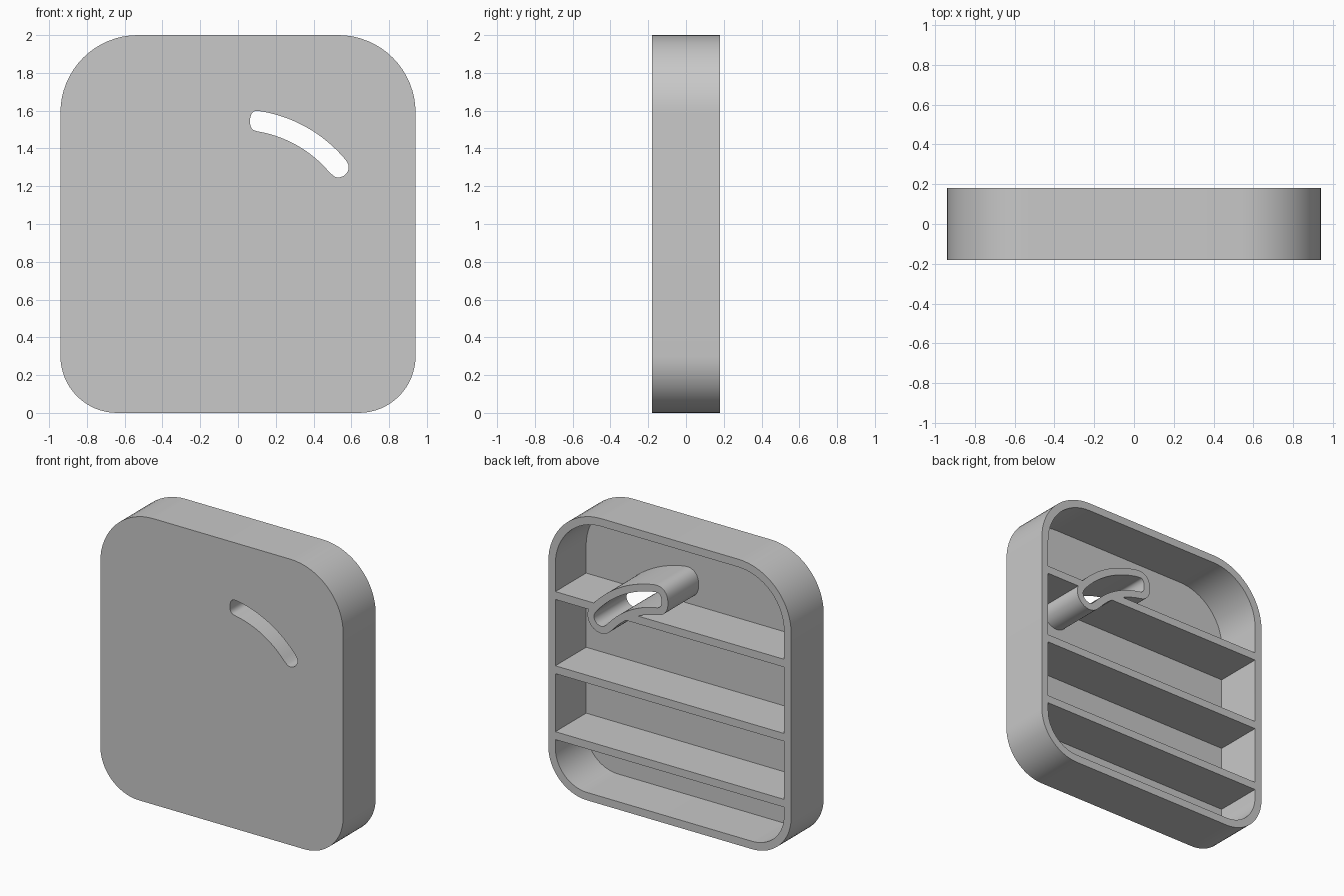
import bpy, bmesh
from math import sin, cos, pi, radians
from mathutils import Vector

cube = bpy.data.objects.get("Cube")
if cube:
    bpy.data.objects.remove(cube, do_unlink=True)

WIDTH, HEIGHT, BACK = 1.88, 2.0, 0.18
WALL, FLOOR = 0.055, -0.16

grey = bpy.data.materials.new("plain grey")
grey.use_nodes = True
grey.diffuse_color = (0.58, 0.58, 0.58, 1)
grey.node_tree.nodes["Principled BSDF"].inputs["Base Color"].default_value = grey.diffuse_color


def rounded_outline(inset):
    """Case outline in x, z with larger corners at the top."""
    w, pts = WIDTH / 2, []
    for k, (sx, top, r) in enumerate([(1, 1, 0.41), (-1, 1, 0.41), (-1, 0, 0.30), (1, 0, 0.30)]):
        cx, cz = sx * (w - r), HEIGHT - r if top else r
        for i in range(17):
            a = pi / 2 * (k + i / 16)
            pts.append(Vector((cx + (r - inset) * cos(a), cz + (r - inset) * sin(a))))
    return pts


def arc(radius, start, end, steps=12):
    """Arc about the slot centre, angles measured from vertical."""
    out = []
    for i in range(steps + 1):
        a = radians(start + (end - start) * i / steps)
        out.append(Vector((radius * sin(a), 0.866 + radius * cos(a))))
    return out


def soften(pts):
    out = []
    for p, q in zip(pts, pts[1:] + pts[:1]):
        out += [p.lerp(q, 0.25), p.lerp(q, 0.75)]
    return out


def offset(pts, d):
    """Move a clockwise outline outward."""
    out = []
    for i, p in enumerate(pts):
        t = (pts[(i + 1) % len(pts)] - pts[i - 1]).normalized()
        out.append(p + d * Vector((-t.y, t.x)))
    return out


def ring(bm, pts, y):
    verts = [bm.verts.new((p.x, y, p.y)) for p in pts]
    for a, b in zip(verts, verts[1:] + verts[:1]):
        bm.edges.new((a, b))
    return verts


def wall(bm, a, b):
    for i in range(len(a)):
        bm.faces.new((a[i - 1], a[i], b[i], b[i - 1]))


def cap(bm, *rings):
    edges = [bm.edges.get((r[i - 1], r[i])) for r in rings for i in range(len(r))]
    bmesh.ops.triangle_fill(bm, use_beauty=True, edges=edges)


def finish(bm, name):
    bmesh.ops.recalc_face_normals(bm, faces=bm.faces[:])
    mesh = bpy.data.meshes.new(name)
    bm.to_mesh(mesh)
    bm.free()
    mesh.materials.append(grey)
    obj = bpy.data.objects.new(name, mesh)
    bpy.context.collection.objects.link(obj)
    return obj


# Curved slot and the sleeve around it
right_end = [Vector(p) for p in [(0.588, 1.308), (0.583, 1.278), (0.56, 1.252), (0.52, 1.243)]]
left_end = [Vector(p) for p in [(0.078, 1.498), (0.064, 1.52), (0.064, 1.568), (0.078, 1.595)]]
slot = soften(soften(arc(0.741, 8, 50.8) + right_end + arc(0.633, 50, 9) + left_end))
sleeve = offset(slot, 0.05)
outer, inner = rounded_outline(0), rounded_outline(WALL)

# Open-backed case with the slot sleeve rising from its floor
bm = bmesh.new()
outer_front, outer_back = ring(bm, outer, -BACK), ring(bm, outer, BACK)
inner_back, inner_floor = ring(bm, inner, BACK), ring(bm, inner, FLOOR)
slot_front, slot_back = ring(bm, slot, -BACK), ring(bm, slot, BACK)
sleeve_floor, sleeve_back = ring(bm, sleeve, FLOOR), ring(bm, sleeve, BACK)
for a, b in [(outer_front, outer_back), (inner_back, inner_floor),
             (slot_front, slot_back), (sleeve_floor, sleeve_back)]:
    wall(bm, a, b)
for a, b in [(outer_front, slot_front), (outer_back, inner_back),
             (inner_floor, sleeve_floor), (sleeve_back, slot_back)]:
    cap(bm, a, b)
case = finish(bm, "case_with_slot_sleeve")

# Helper that clears the sleeve's space from the top shelf
bm = bmesh.new()
a, b = ring(bm, sleeve, -0.3), ring(bm, sleeve, 0.3)
wall(bm, a, b)
cap(bm, a)
cap(bm, b)
cutter = finish(bm, "sleeve_cutter")
cutter.hide_render = True
cutter.hide_set(True)
cutter.display_type = 'WIRE'

# Three shelves across the inside
half = WIDTH / 2 - WALL
for name, z in [("bottom_shelf", 0.387), ("middle_shelf", 0.848), ("top_shelf", 1.367)]:
    bm = bmesh.new()
    bmesh.ops.create_cube(bm, size=1)
    bmesh.ops.scale(bm, vec=(2 * half, BACK - FLOOR, WALL), verts=bm.verts)
    bmesh.ops.translate(bm, vec=(0, (BACK + FLOOR) / 2, z), verts=bm.verts)
    shelf = finish(bm, name)
    if name == "top_shelf":
        cut = shelf.modifiers.new("sleeve gap", 'BOOLEAN')
        cut.operation, cut.solver, cut.object = 'DIFFERENCE', 'EXACT', cutter

# Smooth the rounded walls, keep the rims crisp
bpy.ops.object.select_all(action='DESELECT')
case.select_set(True)
bpy.context.view_layer.objects.active = case
bpy.ops.object.shade_smooth_by_angle(angle=radians(35))
